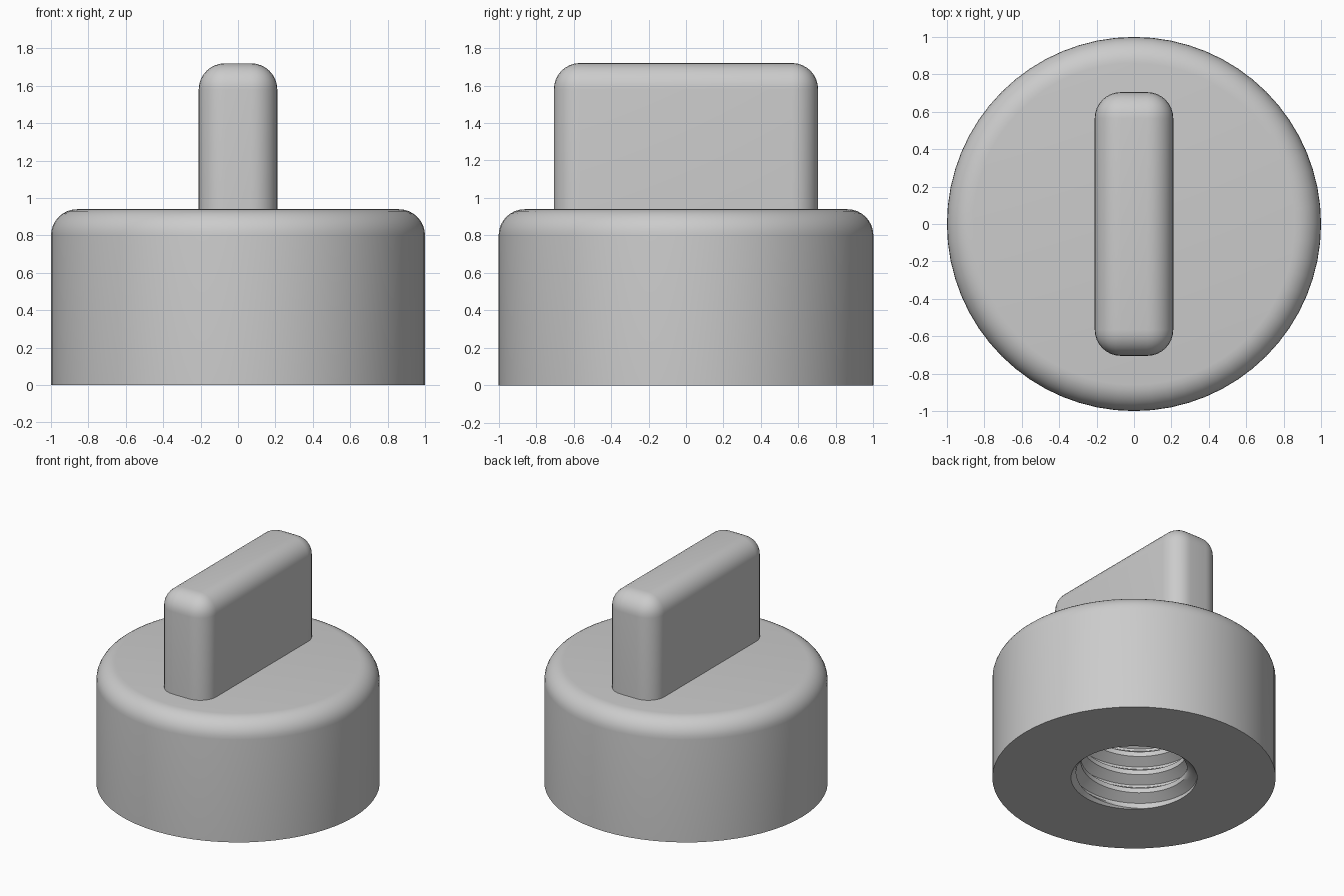
import bpy, bmesh
from math import pi, sin, cos, floor, radians

default = bpy.data.objects.get("Cube")
if default:
    bpy.data.objects.remove(default, do_unlink=True)

SEGS = 64
RADIUS, HEIGHT, FILLET = 1.0, 0.94, 0.14
MAJOR, MINOR, PITCH, DEPTH = 0.445, 0.375, 0.148, 0.74
STEPS = (0, 0.125, 0.25, 0.4, 0.5625, 0.6875, 0.8, 0.9)

grey = bpy.data.materials.new("plain grey")
grey.use_nodes = True
colour = (0.6, 0.6, 0.6, 1)
grey.diffuse_color = colour
grey.node_tree.nodes["Principled BSDF"].inputs["Base Color"].default_value = colour


def finish(bm, name):
    bmesh.ops.recalc_face_normals(bm, faces=bm.faces)
    mesh = bpy.data.meshes.new(name)
    bm.to_mesh(mesh)
    bm.free()
    mesh.materials.append(grey)
    obj = bpy.data.objects.new(name, mesh)
    bpy.context.collection.objects.link(obj)
    bpy.ops.object.select_all(action="DESELECT")
    obj.select_set(True)
    bpy.context.view_layer.objects.active = obj
    bpy.ops.object.shade_smooth_by_angle(angle=radians(30))
    return obj


def skin(bm, rows, point):
    """Quad grid round the axis; point(row, turn) gives radius and height."""
    grid = []
    for row in rows:
        line = []
        for j in range(SEGS + 1):
            r, z = point(row, j / SEGS)
            a = 2 * pi * j / SEGS
            line.append(bm.verts.new((r * cos(a), r * sin(a), z)))
        grid.append(line)
    for low, high in zip(grid, grid[1:]):
        for j in range(SEGS):
            bm.faces.new((low[j], low[j + 1], high[j + 1], high[j]))


def thread_point(height, turn):
    """Helical thread with flat crests and a chamfered mouth."""
    z = min(max(height + turn * PITCH, 0), DEPTH)
    f = (z / PITCH - turn + 1e-6) % 1
    if f < 0.25:
        depth = 0
    elif f < 0.5625:
        depth = (f - 0.25) / 0.3125
    elif f < 0.6875:
        depth = 1
    else:
        depth = (1 - f) / 0.3125
    r = MINOR + (MAJOR - MINOR) * depth
    return max(r, MAJOR - z), z


# Round cap body: underside, wall and top fillet
bm = bmesh.new()
outline = [(MAJOR, 0), (RADIUS, 0)]
for i in range(9):
    a = pi / 2 * i / 8
    outline.append((RADIUS - FILLET + FILLET * cos(a),
                    HEIGHT - FILLET + FILLET * sin(a)))
skin(bm, outline, lambda row, turn: row)

# Threaded blind hole
turns = floor(DEPTH / PITCH) + 1
heights = [(k + s) * PITCH for k in range(-1, turns) for s in STEPS]
heights.append(turns * PITCH)
skin(bm, heights, thread_point)
bmesh.ops.remove_doubles(bm, verts=bm.verts, dist=0.0002)
bmesh.ops.holes_fill(bm, edges=[e for e in bm.edges if e.is_boundary], sides=0)
finish(bm, "threaded_cap")

# Upright grip with rounded sides and top
bm = bmesh.new()
bmesh.ops.create_cube(bm, size=1)
low, high = 0.9, 1.72
for v in bm.verts:
    v.co.x *= 0.42
    v.co.y *= 1.41
    v.co.z = high if v.co.z > 0 else low
edges = [e for e in bm.edges if max(v.co.z for v in e.verts) > low + 0.1]
bmesh.ops.bevel(bm, geom=edges, offset=FILLET, offset_type="OFFSET",
                segments=8, profile=0.5, affect="EDGES")
finish(bm, "grip")
